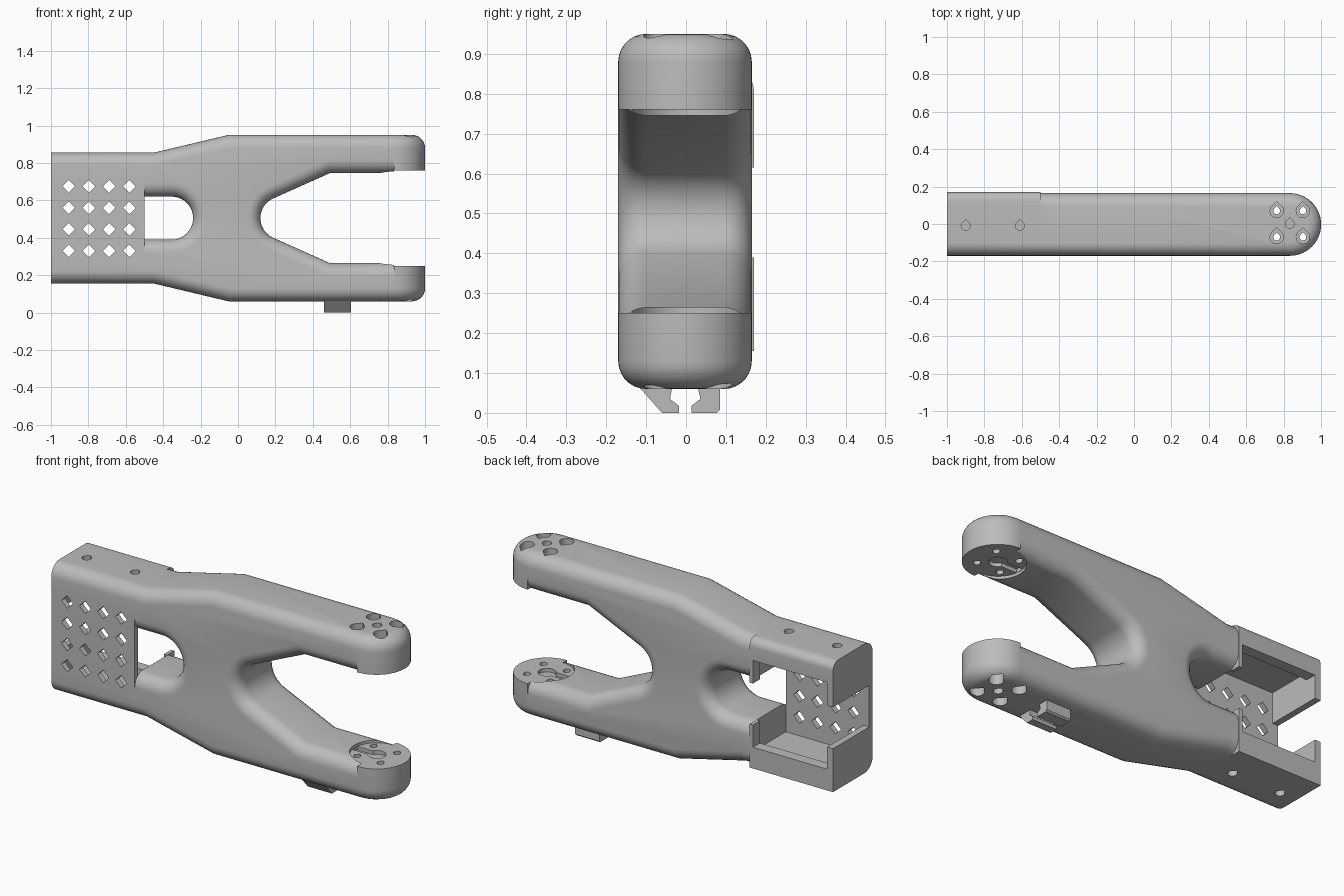
import bpy, bmesh
from math import cos, sin, radians

if "Cube" in bpy.data.objects:
    bpy.data.objects.remove(bpy.data.objects["Cube"], do_unlink=True)

grey = bpy.data.materials.new("plain_grey")
grey.use_nodes = True
grey.diffuse_color = (0.5, 0.5, 0.5, 1)
grey.node_tree.nodes["Principled BSDF"].inputs["Base Color"].default_value = (0.5, 0.5, 0.5, 1)

MID = 0.505      # height of the symmetry plane
FILLET = 0.07
TIP_X = 0.833    # centre of the round arm ends


def flip(z):
    return 2 * MID - z


def arc(cx, cy, r, start, end, steps):
    angles = [radians(start + (end - start) * i / steps) for i in range(steps + 1)]
    return [(cx + r * cos(a), cy + r * sin(a)) for a in angles]


def prism(name, outline, axis, a, b, rounded=None, width=FILLET):
    """Extrude an outline along an axis, rounding the edges the rule picks."""
    place = {"x": lambda u, v, t: (t, u, v),
             "y": lambda u, v, t: (u, t, v),
             "z": lambda u, v, t: (u, v, t)}[axis]
    bm = bmesh.new()
    rings = [[bm.verts.new(place(u, v, t)) for u, v in outline] for t in (a, b)]
    n = len(outline)
    for ring in rings:
        bm.faces.new(ring)
    for i in range(n):
        j = (i + 1) % n
        bm.faces.new((rings[0][i], rings[0][j], rings[1][j], rings[1][i]))
    bmesh.ops.recalc_face_normals(bm, faces=bm.faces)
    if rounded:
        edges = [e for e in bm.edges if rounded(e.verts[0].co, e.verts[1].co)]
        bmesh.ops.bevel(bm, geom=edges, offset=width, segments=7, profile=0.5,
                        affect="EDGES", clamp_overlap=False)
    mesh = bpy.data.meshes.new(name)
    bm.to_mesh(mesh)
    bm.free()
    mesh.materials.append(grey)
    obj = bpy.data.objects.new(name, mesh)
    bpy.context.collection.objects.link(obj)
    return obj


def block(name, x, y, z, **kw):
    outline = [(x[0], z[0]), (x[1], z[0]), (x[1], z[1]), (x[0], z[1])]
    return prism(name, outline, "y", y[0], y[1], **kw)


def combine(target, other, operation):
    mod = target.modifiers.new(operation.lower(), "BOOLEAN")
    mod.operation, mod.solver, mod.object = operation, "EXACT", other
    bpy.context.view_layer.objects.active = target
    bpy.ops.object.modifier_apply(modifier=mod.name)
    bpy.data.objects.remove(other, do_unlink=True)


def cut(target, other):
    combine(target, other, "DIFFERENCE")


def add(target, other):
    combine(target, other, "UNION")


def teardrop(x, y, r):
    return arc(x, y, r, 135, 405, 14) + [(x, y + 1.4 * r)]


# Forked body: lower half of the outline, mirrored for the upper half
lower = [(-1, 0.155), (-0.45, 0.155), (-0.05, 0.06), (TIP_X, 0.06),
         (TIP_X, 0.265), (0.49, 0.265)]
crotch = arc(0.235, MID, 0.115, 245, 115, 18)
upper = [(x, flip(z)) for x, z in reversed(lower)]
slot = arc(-0.355, MID, 0.115, 90, -90, 20)
outline = lower + crotch + upper + [(-1, MID + 0.115)] + slot + [(-1, MID - 0.115)]


def long_edge(p, q):
    at_end = abs(p.x - q.x) < 1e-5 and (p.x < -0.99 or p.x > TIP_X - 0.01)
    return abs(p.y - q.y) < 1e-5 and not at_end


body = prism("forked_arm", outline, "y", -0.17, 0.165, long_edge)

# Round arm ends, filleted on their outer rim
tip = arc(TIP_X, -0.0025, 0.1675, -90, 90, 28)
for inner, outer in ((flip(0.25), flip(0.06)), (0.25, 0.06)):
    def rim(p, q, z=outer):
        on_rim = abs(p.z - z) < 1e-5 and abs(q.z - z) < 1e-5
        return on_rim and not (p.x < TIP_X + 1e-4 and q.x < TIP_X + 1e-4)
    add(body, prism("arm_end", tip, "z", inner, outer, rim))

# Housing: squared back walls and front plate
add(body, block("lower_wall", (-1, -0.5), (0, 0.17), (0.155, 0.39)))
add(body, block("upper_wall", (-1, -0.5), (0, 0.17), (0.615, 0.855), width=0.045,
                rounded=lambda p, q: min(p.z, q.z) > 0.85 and min(p.y, q.y) > 0.16))
add(body, block("front_plate", (-1, -0.5), (-0.17, 0.01), (0.3, 0.71)))

# Cavity with a lipped back opening and a notch through the end wall
cut(body, block("cavity", (-0.965, -0.5), (-0.14, 0.11), (0.23, flip(0.23))))
cut(body, block("back_opening", (-0.965, -0.52), (0.1, 0.3), (0.27, flip(0.27))))
cut(body, block("end_notch", (-1.1, -0.49), (-0.14, 0.3), (0.39, 0.615)))

# Grid of diamond vents in the front plate
for i in range(4):
    for j in range(4):
        x, z, r = -0.905 + 0.108 * i, 0.33 + 0.115 * j, 0.034
        diamond = [(x - r, z), (x, z - r), (x + r, z), (x, z + r)]
        cut(body, prism("vent", diamond, "y", -0.3, -0.1))

# Round seats and grooves on the inner faces of the arm ends
cut(body, prism("seat", arc(TIP_X, 0, 0.135, 0, 350, 35), "z", 0.25, flip(0.25)))
cut(body, prism("hub", arc(TIP_X, 0, 0.045, 0, 345, 23), "z", 0.23, flip(0.23)))
groove = [(0.7, -0.022), (TIP_X, -0.022), (TIP_X, 0.022), (0.7, 0.022)]
cut(body, prism("groove", groove, "z", 0.23, flip(0.23)))

# Screw holes: counterbores outside, narrow holes right through
for dx in (-0.07, 0.07):
    for y in (-0.07, 0.07):
        x = TIP_X + dx
        cut(body, prism("screw_hole", teardrop(x, y, 0.018), "z", -0.1, 1.1))
        cut(body, prism("bore", teardrop(x, y, 0.036), "z", -0.1, 0.13))
        cut(body, prism("bore", teardrop(x, y, 0.036), "z", flip(0.13), 1.1))
for x, y, depth in ((TIP_X, 0, 0.12), (-0.9, -0.01, 0.2), (-0.61, -0.01, 0.2)):
    hole = teardrop(x, y, 0.024)
    cut(body, prism("pin_hole", hole, "z", -0.1, depth))
    cut(body, prism("pin_hole", hole, "z", flip(depth), 1.1))

# Cable clip hooks beneath the lower arm
outer_hook = [(-0.115, 0.062), (-0.06, 0), (-0.018, 0), (-0.018, 0.018),
              (-0.04, 0.035), (-0.035, 0.062)]
inner_hook = [(0.085, 0.062), (0.085, 0.008), (0.077, 0), (0.014, 0),
              (0.014, 0.018), (0.036, 0.035), (0.03, 0.062)]
hooks = [prism("clip_hook_front", outer_hook, "x", 0.46, 0.605),
         prism("clip_hook_back", inner_hook, "x", 0.46, 0.605)]

# Smooth fillets, sharp corners
bpy.ops.object.select_all(action="DESELECT")
for obj in [body] + hooks:
    obj.select_set(True)
bpy.context.view_layer.objects.active = body
bpy.ops.object.shade_smooth_by_angle(angle=radians(30))
